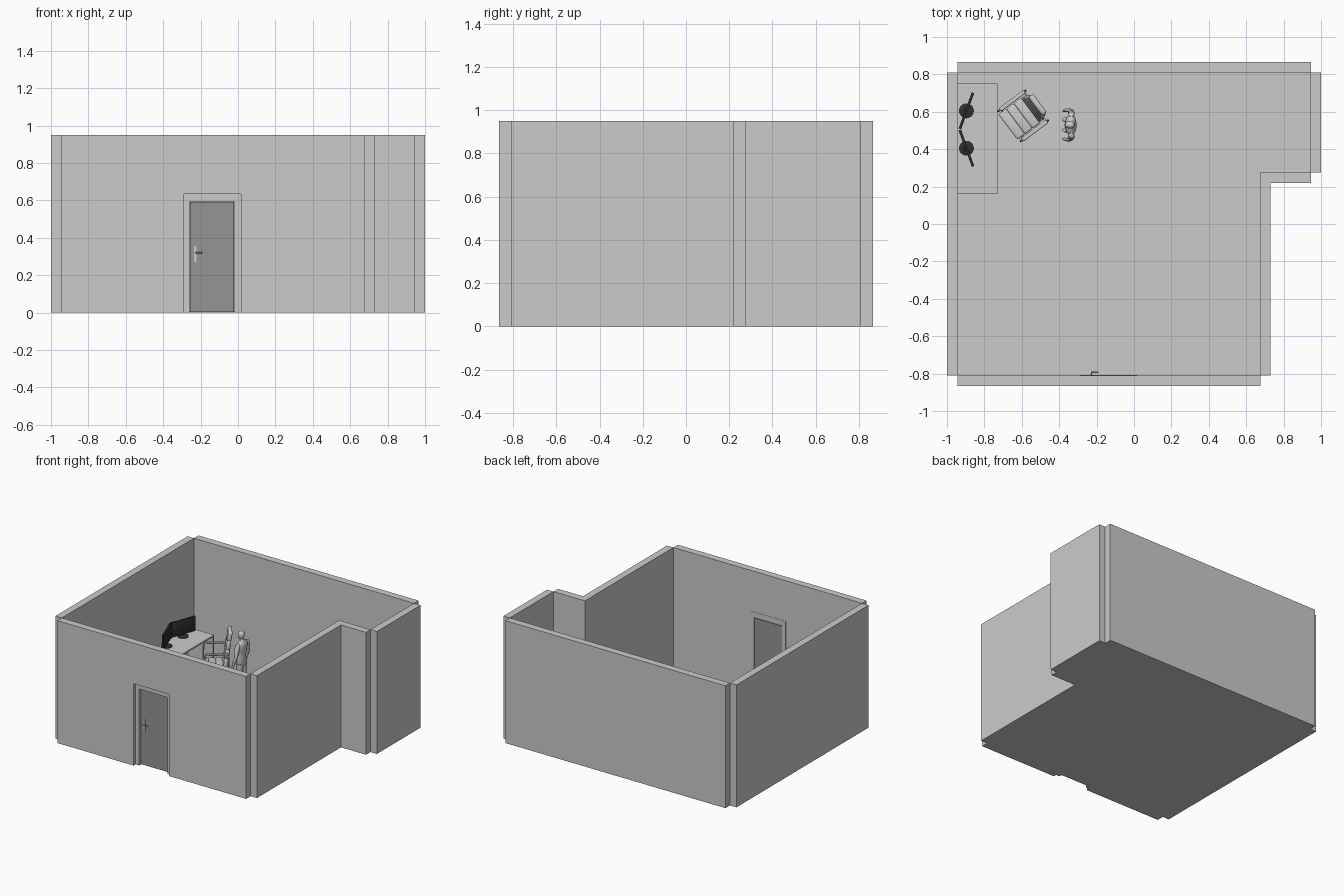
import bpy, bmesh, math
from mathutils import Vector, Matrix

if "Cube" in bpy.data.objects:
    bpy.data.objects.remove(bpy.data.objects["Cube"])


def make(name, bm, color=None, smooth=False, mat=None):
    if mat is not None:
        bm.transform(mat)
    bmesh.ops.recalc_face_normals(bm, faces=bm.faces)
    me = bpy.data.meshes.new(name)
    bm.to_mesh(me)
    bm.free()
    ob = bpy.data.objects.new(name, me)
    bpy.context.collection.objects.link(ob)
    if color:
        m = bpy.data.materials.get(color) or bpy.data.materials.new(color)
        g = {"black": 0.03, "dark_grey": 0.3}[color]
        m.diffuse_color = (g, g, g, 1)
        m.use_nodes = True
        m.node_tree.nodes["Principled BSDF"].inputs["Base Color"].default_value = m.diffuse_color
        me.materials.append(m)
    if smooth:
        bpy.context.view_layer.objects.active = ob
        bpy.ops.object.select_all(action='DESELECT')
        ob.select_set(True)
        bpy.ops.object.shade_smooth_by_angle(angle=math.radians(40))
    return ob


def box(name, x0, x1, y0, y1, z0, z1, color=None, bevel=0, mat=None):
    bm = bmesh.new()
    bmesh.ops.create_cube(bm, size=1)
    for v in bm.verts:
        v.co = ((x0 + x1) / 2 + v.co.x * (x1 - x0), (y0 + y1) / 2 + v.co.y * (y1 - y0),
                (z0 + z1) / 2 + v.co.z * (z1 - z0))
    if bevel:
        bmesh.ops.bevel(bm, geom=bm.edges[:], offset=bevel, segments=3, profile=0.5, affect='EDGES')
    return make(name, bm, color, bevel > 0, mat)


def prism(name, pts, push):
    bm = bmesh.new()
    f = bm.faces.new([bm.verts.new(p) for p in pts])
    r = bmesh.ops.extrude_face_region(bm, geom=[f])
    bmesh.ops.translate(bm, verts=[g for g in r['geom'] if isinstance(g, bmesh.types.BMVert)], vec=push)
    return make(name, bm)


def loft(name, rings, n=14, color=None, mat=None):
    # each ring: x, y, z, radius x, radius y
    bm = bmesh.new()
    loops = [[bm.verts.new((x + rx * math.cos(2 * math.pi * i / n), y + ry * math.sin(2 * math.pi * i / n), z))
              for i in range(n)] for x, y, z, rx, ry in rings]
    for a, b in zip(loops, loops[1:]):
        for i in range(n):
            bm.faces.new((a[i], a[(i + 1) % n], b[(i + 1) % n], b[i]))
    bm.faces.new(loops[0])
    bm.faces.new(loops[-1])
    return make(name, bm, color, True, mat)


def tube(name, pts, r, mat=None):
    bm = bmesh.new()
    for a, b in zip(pts, pts[1:]):
        a, b = Vector(a), Vector(b)
        d = b - a
        m = Matrix.Translation((a + b) / 2) @ d.to_track_quat('Z', 'Y').to_matrix().to_4x4()
        bmesh.ops.create_cone(bm, cap_ends=True, segments=12, radius1=r, radius2=r, depth=d.length, matrix=m)
        bmesh.ops.create_uvsphere(bm, u_segments=12, v_segments=6, radius=r, matrix=Matrix.Translation(b))
    return make(name, bm, None, True, mat)


# Floor and walls (outer corners are left open)
X, Y, W, H = 0.945, 0.81, 0.055, 0.95
JX, JY = 0.675, 0.275
prism("floor", [(-X, -Y, 0), (JX, -Y, 0), (JX, JY, 0), (X, JY, 0), (X, Y, 0), (-X, Y, 0)], (0, 0, 0.005))
box("left_wall", -X - W, -X, -Y, Y, 0, H)
box("back_wall", -X, X, Y, Y + W, 0, H)
box("right_wall_rear", X, X + W, JY, Y, 0, H)
box("step_wall", JX, X, JY - W, JY, 0, H)
box("right_wall_front", JX, JX + W, -Y, JY - W, 0, H)
D0, D1, DH = -0.29, 0.015, 0.635
prism("front_wall", [(-X, -Y, 0), (D0, -Y, 0), (D0, -Y, DH), (D1, -Y, DH), (D1, -Y, 0),
                     (JX, -Y, 0), (JX, -Y, H), (-X, -Y, H)], (0, -W, 0))

# Door frame, leaf and handles
L0, L1, LH = D0 + 0.03, D1 - 0.033, 0.593
prism("door_frame", [(D0, -0.808, 0), (L0, -0.808, 0), (L0, -0.808, LH), (L1, -0.808, LH), (L1, -0.808, 0),
                     (D1, -0.808, 0), (D1, -0.808, DH), (D0, -0.808, DH)], (0, -0.032, 0))
box("door_leaf", L0 + 0.003, L1 - 0.003, -0.82, -0.807, 0.003, LH - 0.003, "dark_grey")
for side, s in (("inner", 1), ("outer", -1)):
    y = -0.8135 + s * 0.007
    box("handle_plate_" + side, -0.235, -0.221, y - 0.002, y + 0.002, 0.27, 0.355)
    tube("handle_lever_" + side, [(-0.228, y, 0.32), (-0.228, y + s * 0.014, 0.32),
                                  (-0.192, y + s * 0.014, 0.32)], 0.003)

# Desk: top, thin end panel, drawer pedestal
box("desk_top", -0.944, -0.73, 0.16, 0.75, 0.268, 0.28)
box("desk_end_panel", -0.944, -0.73, 0.738, 0.75, 0.005, 0.268)
box("desk_back_panel", -0.944, -0.932, 0.28, 0.738, 0.12, 0.268)
box("desk_pedestal", -0.944, -0.734, 0.16, 0.28, 0.005, 0.268)
for i in range(3):
    box("drawer_front", -0.734, -0.73, 0.164, 0.276, 0.012 + i * 0.085, 0.092 + i * 0.085)

# Two angled monitors on round bases
for s in (1, -1):
    cy = 0.505 + s * 0.1
    m = Matrix.Translation((-0.896, cy, 0)) @ Matrix.Rotation(-s * math.radians(20), 4, 'Z')
    box("monitor_screen", -0.007, 0.007, -0.103, 0.103, 0.298, 0.412, "black", 0.002, m)
    box("monitor_stem", -0.016, -0.005, -0.012, 0.012, 0.282, 0.36, "black", 0.002, m)
    loft("monitor_base", [(0, 0, 0.28, 0.04, 0.04), (0, 0, 0.285, 0.04, 0.04), (0, 0, 0.289, 0.028, 0.028)],
         24, "black", m)

# Armchair, local frame: +x faces the desk
C = Matrix.Translation((-0.593, 0.578, 0.005)) @ Matrix.Rotation(math.radians(217), 4, 'Z')
for i in range(3):
    x = 0.075 - i * 0.05
    box("seat_cushion", x - 0.026, x + 0.026, -0.085, 0.085, 0.13, 0.165, None, 0.01, C)
B = C @ Matrix.Translation((-0.062, 0, 0.15)) @ Matrix.Rotation(math.radians(-8), 4, 'Y')
for i in range(4):
    box("back_cushion", -0.015, 0.015, -0.08 + i * 0.006, 0.08 - i * 0.006, i * 0.068, 0.07 + i * 0.068, None, 0.01, B)
for s in (1, -1):
    y = s * 0.1
    arc = [(0.085 - 0.085 * (1 - math.cos(a)) * 0.25 + 0.0, y, 0.25 + 0.02 * math.sin(a))
           for a in (0, 0.5, 1.0, 1.5)]
    tube("arm_frame", [(0.09, y, 0.005)] + arc + [(-0.06, y, 0.265), (-0.085, y, 0.25), (-0.09, y, 0.005)], 0.006, C)
    box("arm_pad", -0.085, 0.08, y - 0.011, y + 0.011, 0.265, 0.277, None, 0.005, C)
    tube("seat_rail", [(0.09, y, 0.135), (-0.088, y, 0.135)], 0.005, C)
for x in (0.075, -0.08):
    tube("cross_rail", [(x, -0.1, 0.13), (x, 0.1, 0.13)], 0.005, C)

# Standing figure facing -x
P = Matrix.Translation((-0.34, 0.53, 0.005))
loft("figure_torso", [(0, 0, 0.23, 0.022, 0.035), (0, 0, 0.255, 0.031, 0.047), (0, 0, 0.3, 0.025, 0.037),
                      (0, 0, 0.35, 0.031, 0.047), (0.003, 0, 0.39, 0.03, 0.058), (0.005, 0, 0.41, 0.022, 0.05),
                      (0.004, 0, 0.422, 0.014, 0.02), (0, 0, 0.44, 0.013, 0.013)], 18, None, P)
loft("figure_head", [(-0.006, 0, 0.426, 0.009, 0.008), (-0.006, 0, 0.436, 0.02, 0.015), (-0.004, 0, 0.455, 0.026, 0.02),
                     (-0.002, 0, 0.474, 0.026, 0.021), (0, 0, 0.487, 0.019, 0.015), (0, 0, 0.493, 0.007, 0.006)],
     18, None, P)
for s in (1, -1):
    loft("figure_leg", [(0.004, s * 0.026, 0.008, 0.012, 0.011), (0.004, s * 0.026, 0.03, 0.011, 0.01),
                        (0.006, s * 0.026, 0.09, 0.018, 0.016), (0, s * 0.025, 0.135, 0.016, 0.015),
                        (0, s * 0.024, 0.2, 0.024, 0.022), (0, s * 0.022, 0.25, 0.027, 0.025)], 14, None, P)
    loft("figure_foot", [(-0.012, s * 0.028, 0, 0.033, 0.013), (-0.012, s * 0.028, 0.008, 0.032, 0.013),
                         (0, s * 0.027, 0.022, 0.015, 0.011)], 14, None, P)
    loft("figure_arm", [(-0.034, s * 0.074, 0.2, 0.008, 0.006), (-0.03, s * 0.077, 0.215, 0.012, 0.008),
                        (-0.022, s * 0.079, 0.24, 0.008, 0.008), (-0.006, s * 0.078, 0.29, 0.013, 0.012),
                        (0.004, s * 0.073, 0.32, 0.013, 0.012), (0.006, s * 0.064, 0.38, 0.018, 0.016),
                        (0.005, s * 0.055, 0.405, 0.015, 0.015), (0.005, s * 0.048, 0.412, 0.007, 0.007)],
         14, None, P)
